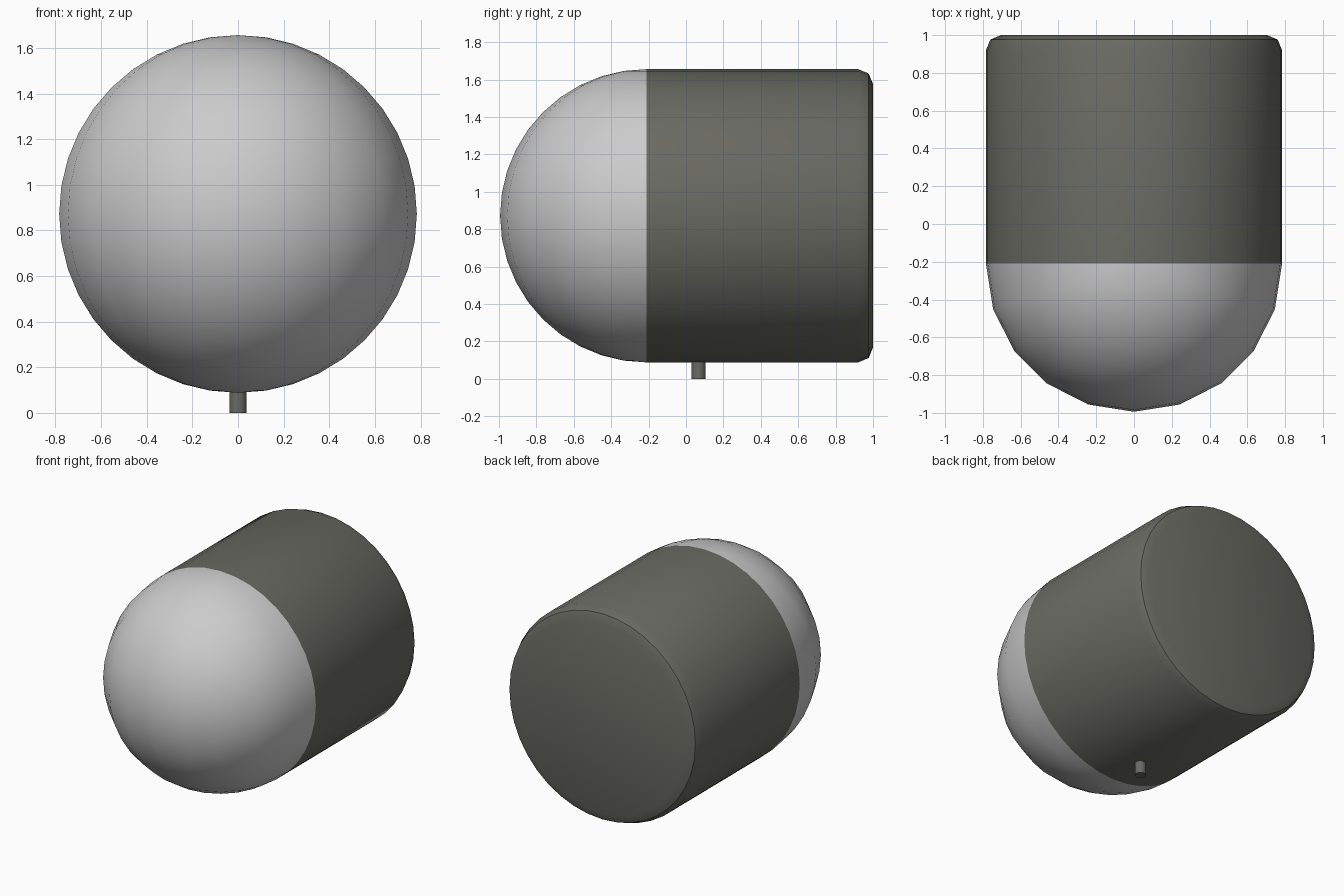
import bpy, bmesh
from math import radians
from mathutils import Matrix

if "Cube" in bpy.data.objects:
    bpy.data.objects.remove(bpy.data.objects["Cube"])

R, CZ, SEAM, BACK = 0.784, 0.872, -0.21, 1.0

dark = bpy.data.materials.new("dark_grey")
dark.diffuse_color = (0.145, 0.145, 0.125, 1)
dark.use_nodes = True
dark.node_tree.nodes["Principled BSDF"].inputs["Base Color"].default_value = dark.diffuse_color


def finish(name, bm, loc, mat=None, angle=40):
    bmesh.ops.recalc_face_normals(bm, faces=bm.faces)
    me = bpy.data.meshes.new(name)
    bm.to_mesh(me)
    bm.free()
    ob = bpy.data.objects.new(name, me)
    ob.location = loc
    bpy.context.collection.objects.link(ob)
    if mat:
        me.materials.append(mat)
    bpy.ops.object.select_all(action='DESELECT')
    ob.select_set(True)
    bpy.context.view_layer.objects.active = ob
    bpy.ops.object.shade_smooth_by_angle(angle=radians(angle))
    return ob


# Front dome: half of a sphere with its poles on z
bm = bmesh.new()
bmesh.ops.create_uvsphere(bm, u_segments=20, v_segments=20, radius=R)
back = [v for v in bm.verts if v.co.y > 1e-4]
bmesh.ops.delete(bm, geom=back, context='VERTS')
for v in bm.verts:
    if abs(v.co.y) < 1e-4:
        v.co.y = 0
finish("front_dome", bm, (0, SEAM, CZ))

# Barrel body: cylinder along y with a rounded rear rim
bm = bmesh.new()
depth = BACK - SEAM
bmesh.ops.create_cone(bm, cap_ends=True, segments=40, radius1=R, radius2=R,
                      depth=depth, matrix=Matrix.Rotation(radians(-90), 4, 'X'))
bm.verts.ensure_lookup_table()
# put a corner exactly at the top
v0 = bm.verts[0].co
rim = [e for e in bm.edges if all(v.co.y > depth / 2 - 1e-4 for v in e.verts)]
bmesh.ops.bevel(bm, geom=rim, offset=0.08, segments=2, profile=0.5,
                affect='EDGES')
finish("barrel_body", bm, (0, (SEAM + BACK) / 2, CZ), dark, 35)

# Small mounting pin underneath
bm = bmesh.new()
bmesh.ops.create_cone(bm, cap_ends=True, segments=20, radius1=0.038,
                      radius2=0.038, depth=0.12)
finish("bottom_pin", bm, (0, 0.067, 0.06), dark)
